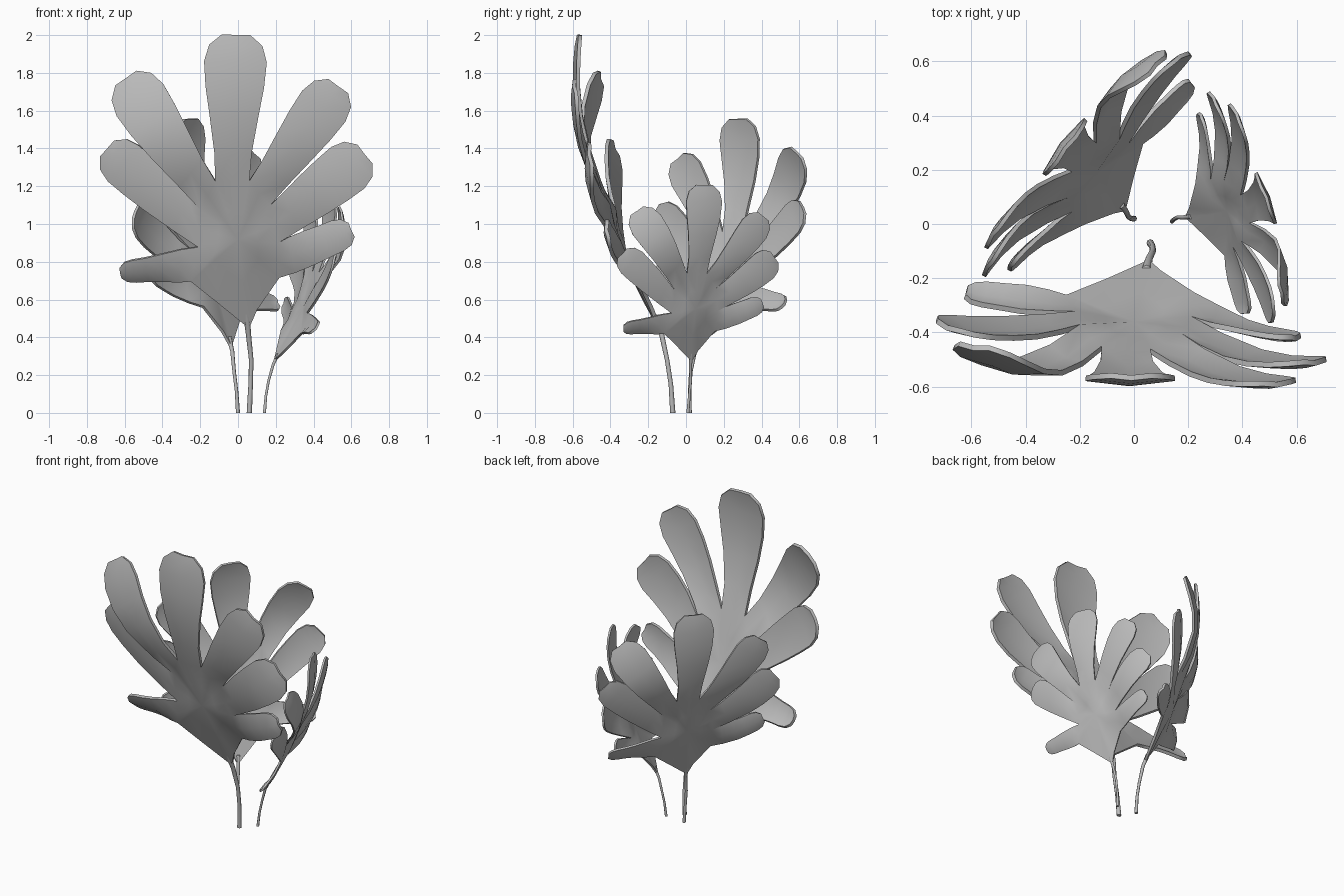
import bpy
import bmesh
import math
from mathutils import Vector, Matrix

cube = bpy.data.objects.get("Cube")
if cube:
    bpy.data.objects.remove(cube, do_unlink=True)

grey = bpy.data.materials.new("leaf grey")
grey.use_nodes = True
COLOUR = (0.5, 0.5, 0.5, 1)
grey.diffuse_color = COLOUR
grey.node_tree.nodes["Principled BSDF"].inputs["Base Color"].default_value = COLOUR

# Where the stem meets the ground; each leaf turns about this point
FOOT = Vector((0.06, -0.07, 0))

# Notches between neighbouring lobes, going round the palm
NOTCHES = [(-0.25, -0.27, 0.70), (-0.21, -0.33, 0.88), (-0.20, -0.38, 1.08),
           (-0.12, -0.46, 1.23), (0.06, -0.47, 1.23), (0.17, -0.41, 1.10),
           (0.21, -0.35, 0.90), (0.22, -0.26, 0.72)]

# Each lobe: tip, half width, outward bulge, sideways lean
LOBES = [((-0.62, -0.25, 0.745), 0.07, 0.0, 0.7),
         ((-0.69, -0.375, 1.40), 0.13, 0.02, 0.4),
         ((-0.59, -0.45, 1.77), 0.15, 0.10, 0.2),
         ((-0.01, -0.56, 2.0), 0.165, 0.05, 0.0),
         ((0.53, -0.585, 1.73), 0.14, 0.04, 0.1),
         ((0.67, -0.505, 1.37), 0.14, 0.05, 0.1),
         ((0.60, -0.415, 0.97), 0.085, 0.02, 0.1)]

# Lower edge of the palm, running from the last notch back to the first
LOWER_EDGE = [(0.10, -0.18, 0.55), (0.066, -0.15, 0.47),
              (0.035, -0.15, 0.47), (-0.10, -0.21, 0.58)]

# Stem path with radius
STEM = [((0.06, -0.07, 0), 0.014), ((0.067, -0.08, 0.15), 0.012),
        ((0.07, -0.10, 0.28), 0.012), ((0.055, -0.13, 0.42), 0.014),
        ((0.045, -0.17, 0.52), 0.018)]

# Along a lobe: position, blend from root width to full width, end taper
STATIONS = [(0.2, 0.1, 1), (0.45, 0.5, 1), (0.65, 0.85, 1),
            (0.82, 1, 1), (0.93, 1, 0.85), (1, 1, 0.45)]


def build_blade(bm):
    """Palm fan with seven strip-shaped lobes."""
    notches = [bm.verts.new(p) for p in NOTCHES]
    rim = [notches[0]]
    for i, (tip, half, bulge, lean) in enumerate(LOBES):
        a, b = notches[i], notches[i + 1]
        root = (a.co + b.co) / 2
        axis = Vector(tip) - root
        across = b.co - a.co
        narrow = across.length / 2
        side = axis.cross(Vector((0, -1, -lean))).normalized()
        outward = side.cross(axis).normalized()
        if outward.y > 0:
            outward.negate()
        row = [a, bm.verts.new(root + outward * 0.01), b]
        rim += row[1:]
        for t, blend, taper in STATIONS:
            centre = root + axis * t + outward * bulge * math.sin(math.pi * t)
            turn = across.normalized().lerp(side, min(1, t * 2)).normalized()
            reach = turn * (narrow + (half - narrow) * blend) * taper
            new = [bm.verts.new(p) for p in
                   (centre - reach, centre + outward * 0.018 * taper, centre + reach)]
            for k in range(2):
                bm.faces.new((row[k], row[k + 1], new[k + 1], new[k]))
            row = new
    rim += [bm.verts.new(p) for p in LOWER_EDGE]
    # Fan the palm through an inner ring for an even surface
    hub = Vector((0, -0.37, 0.92))
    middle = bm.verts.new(hub)
    inner = [bm.verts.new(v.co.lerp(hub, 0.5)) for v in rim]
    for k in range(len(rim)):
        n = (k + 1) % len(rim)
        bm.faces.new((rim[k], rim[n], inner[n], inner[k]))
        bm.faces.new((inner[k], inner[n], middle))


def build_stem(bm, sides=8):
    """Thin tube swept up the stem path."""
    rings = []
    for point, radius in STEM:
        rings.append([bm.verts.new(Vector(point) + Matrix.Rotation(
            math.tau * s / sides, 3, "Z") @ Vector((radius, 0, 0)))
            for s in range(sides)])
    for low, high in zip(rings, rings[1:]):
        for s in range(sides):
            n = (s + 1) % sides
            bm.faces.new((low[s], low[n], high[n], high[s]))
    bm.faces.new(rings[0][::-1])
    bm.faces.new(rings[-1])


def make_part(name, builder, thickness=0):
    """Mesh object with its origin at the stem foot."""
    bm = bmesh.new()
    builder(bm)
    bmesh.ops.translate(bm, verts=bm.verts, vec=-FOOT)
    bmesh.ops.recalc_face_normals(bm, faces=bm.faces)
    mesh = bpy.data.meshes.new(name)
    bm.to_mesh(mesh)
    bm.free()
    mesh.materials.append(grey)
    obj = bpy.data.objects.new(name, mesh)
    bpy.context.collection.objects.link(obj)
    bpy.ops.object.select_all(action="DESELECT")
    obj.select_set(True)
    bpy.context.view_layer.objects.active = obj
    if thickness:
        solid = obj.modifiers.new("thickness", "SOLIDIFY")
        solid.thickness = thickness
        solid.offset = 0
        bpy.ops.object.modifier_apply(modifier=solid.name)
    bpy.ops.object.shade_smooth_by_angle(angle=math.radians(55))
    return obj


# Three copies of the leaf: name, foot, turn, outward tilt, size
PLACES = [("front", FOOT, 0, 0, 1),
          ("left", Vector((0.14, 0.01, 0)), 111, 2.5, 0.61),
          ("back", Vector((0, 0.02, 0)), -127, -1, 0.775)]

parts = [make_part("blade", build_blade, 0.02), make_part("stem", build_stem)]
for part in parts:
    for place, foot, turn, tilt, size in PLACES:
        obj = part if place == "front" else part.copy()
        if obj is not part:
            bpy.context.collection.objects.link(obj)
        obj.name = place + "_leaf_" + part.data.name
        obj.location = foot
        obj.rotation_euler = (math.radians(tilt), 0, math.radians(turn))
        obj.scale = (size, size, size)
